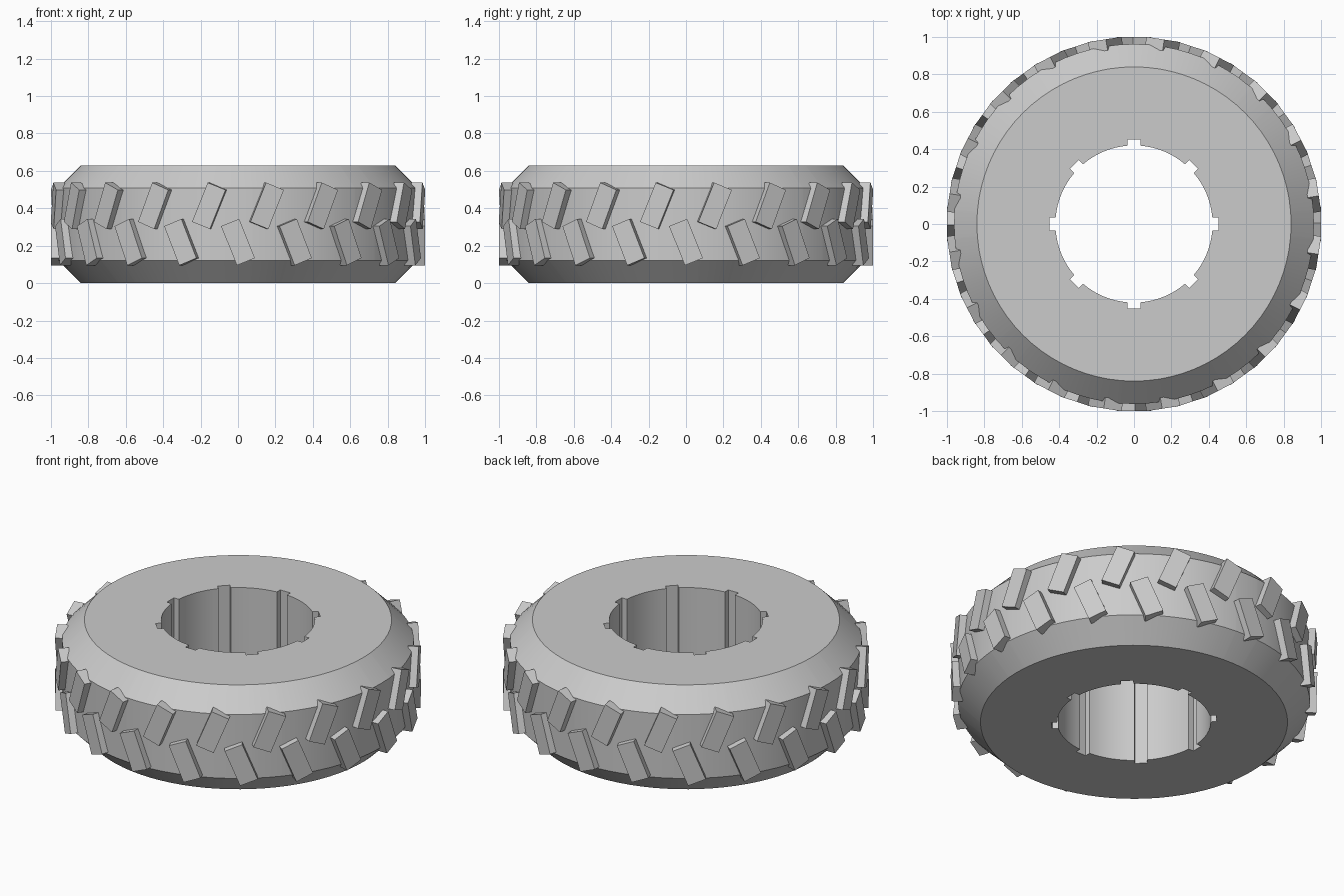
import bpy, bmesh, math
from mathutils import Matrix

if "Cube" in bpy.data.objects:
    bpy.data.objects.remove(bpy.data.objects["Cube"])

grey = bpy.data.materials.new("plain_grey")
grey.diffuse_color = (0.6, 0.6, 0.6, 1)
grey.use_nodes = True
grey.node_tree.nodes["Principled BSDF"].inputs["Base Color"].default_value = grey.diffuse_color


def finish(bm, name, smooth):
    bmesh.ops.recalc_face_normals(bm, faces=bm.faces)
    mesh = bpy.data.meshes.new(name)
    bm.to_mesh(mesh)
    bm.free()
    mesh.materials.append(grey)
    ob = bpy.data.objects.new(name, mesh)
    bpy.context.collection.objects.link(ob)
    if smooth:
        bpy.context.view_layer.objects.active = ob
        ob.select_set(True)
        bpy.ops.object.shade_smooth_by_angle(angle=math.radians(25))
        ob.select_set(False)
    return ob


# Wheel body: chamfered ring whose bore has eight square keyways
BORE, KEY, HALF = 0.42, 0.453, 0.034
OUTER = [(0.84, 0.0), (0.962, 0.122), (0.962, 0.508), (0.84, 0.63)]
a, b = math.asin(HALF / BORE), math.asin(HALF / KEY)
span = math.pi / 4 - 2 * a
sector = [(-a, BORE), (-b, KEY), (0, KEY * math.cos(b)), (b, KEY), (a, BORE)]
sector += [(a + span * i / 8, BORE) for i in range(1, 8)]
spokes = [(k * math.pi / 4 + t, r) for k in range(8) for t, r in sector]

bm = bmesh.new()
rings = []
for t, r in spokes:
    section = [(r, 0.0)] + OUTER + [(r, 0.63)]
    rings.append([bm.verts.new((q * math.cos(t), q * math.sin(t), z)) for q, z in section])
for i, ring in enumerate(rings):
    nxt = rings[(i + 1) % len(rings)]
    for j in range(len(ring)):
        k = (j + 1) % len(ring)
        bm.faces.new((ring[j], nxt[j], nxt[k], ring[k]))
finish(bm, "wheel_body", True)


# Tread rows: slanted blocks around the rim, leaning opposite ways
def tread_row(name, z, lean, offset):
    bm = bmesh.new()
    for i in range(20):
        turn = Matrix.Rotation(math.radians(18 * i + offset), 4, 'Z')
        place = Matrix.Translation((0, -0.969, z))
        tilt = Matrix.Rotation(math.radians(lean), 4, 'Y')
        size = Matrix.Diagonal((0.104, 0.06, 0.226, 1))
        bmesh.ops.create_cube(bm, size=1, matrix=turn @ place @ tilt @ size)
    finish(bm, name, False)


tread_row("lower_tread", 0.219, -22, 0)
tread_row("upper_tread", 0.413, 22, 9)
